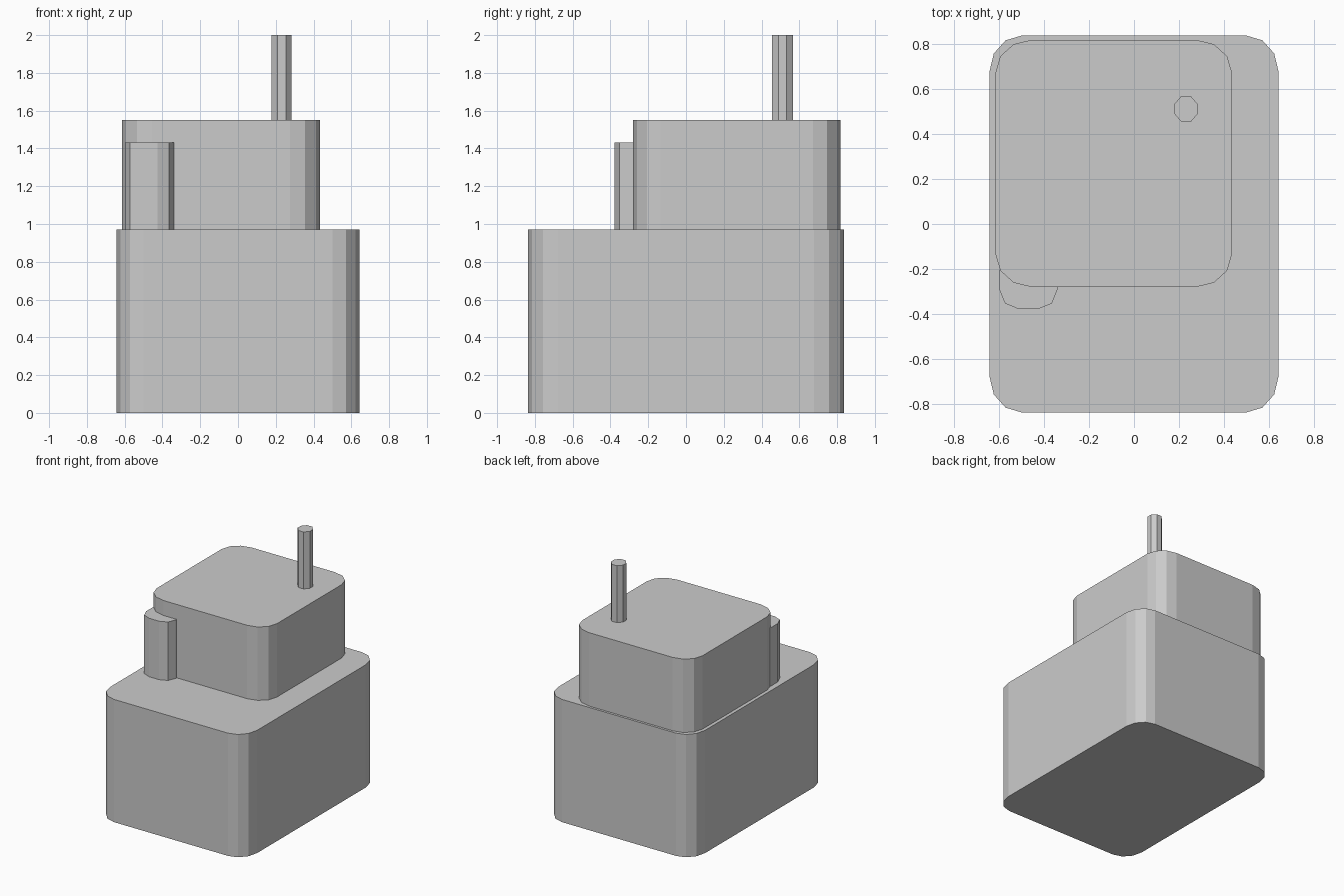
import bpy, bmesh
from math import cos, sin, pi

if "Cube" in bpy.data.objects:
    bpy.data.objects.remove(bpy.data.objects["Cube"])


def rounded_block(name, x0, x1, y0, y1, z0, z1, rx, ry, segments):
    """Upright prism with rounded (faceted) vertical corners."""
    corners = [(x1 - rx, y1 - ry), (x0 + rx, y1 - ry),
               (x0 + rx, y0 + ry), (x1 - rx, y0 + ry)]
    bm = bmesh.new()
    outline = []
    for i, (cx, cy) in enumerate(corners):
        for s in range(segments + 1):
            a = (i + s / segments) * pi / 2
            outline.append(bm.verts.new((cx + rx * cos(a), cy + ry * sin(a), z0)))
    base = bm.faces.new(outline)
    top = bmesh.ops.extrude_face_region(bm, geom=[base], use_keep_orig=True)["geom"]
    verts = [v for v in top if isinstance(v, bmesh.types.BMVert)]
    bmesh.ops.translate(bm, verts=verts, vec=(0, 0, z1 - z0))
    bmesh.ops.recalc_face_normals(bm, faces=bm.faces[:])
    mesh = bpy.data.meshes.new(name)
    bm.to_mesh(mesh)
    bm.free()
    obj = bpy.data.objects.new(name, mesh)
    bpy.context.collection.objects.link(obj)
    return obj


# Large lower storey
rounded_block("lower_block", -0.642, 0.642, -0.837, 0.837, 0, 0.97, 0.143, 0.16, 3)
# Smaller storey set towards the back left
rounded_block("upper_block", -0.615, 0.435, -0.28, 0.818, 0.97, 1.55, 0.16, 0.145, 3)
# Side turret partly sunk into the upper storey
rounded_block("side_turret", -0.598, -0.34, -0.378, -0.12, 0.97, 1.432, 0.086, 0.086, 2)
# Thin roof post with chamfered corners
rounded_block("roof_post", 0.178, 0.284, 0.456, 0.566, 1.55, 2.0, 0.03, 0.035, 1)
